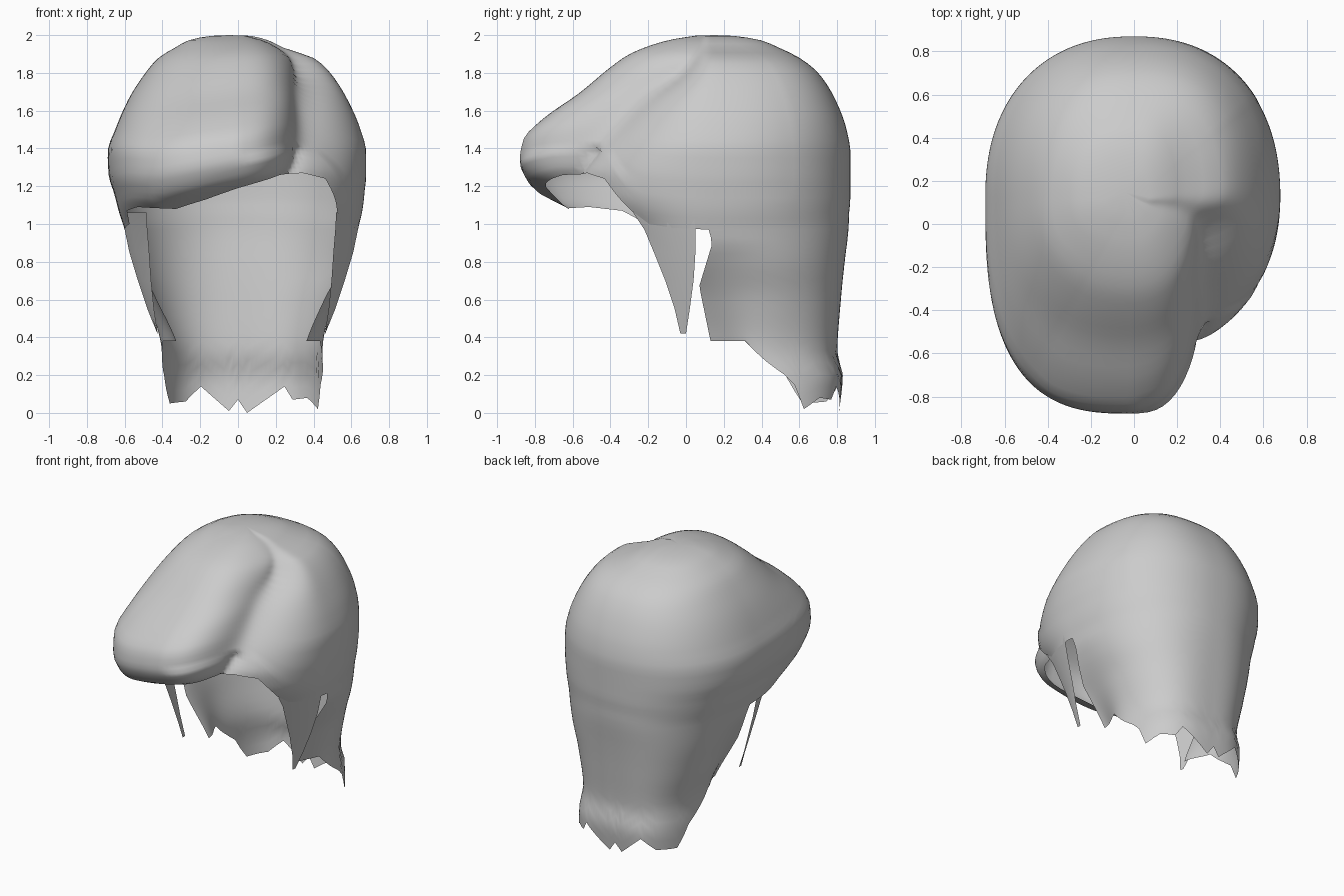
import bpy, bmesh, math

if "Cube" in bpy.data.objects:
    bpy.data.objects.remove(bpy.data.objects["Cube"])

CY = 0.12          # y of the vertical axis the hair is swept around
STEP = 2           # degrees per column
ROWS, LOW_ROWS = 30, 14

# z, left, right, fringe front, side front, back, fringe right (distances from axis)
LEVELS = [
    (1.995, .14, .07, .07, .03, .13, .05), (1.98, .24, .14, .17, .05, .25, .12),
    (1.93, .34, .25, .33, .07, .38, .22), (1.88, .42, .40, .43, .09, .48, .28),
    (1.80, .49, .49, .53, .17, .58, .31), (1.66, .58, .58, .68, .39, .67, .33),
    (1.50, .65, .65, .88, .56, .73, .34), (1.38, .69, .68, .98, .66, .75, .345),
    (1.26, .685, .68, 1.0, .73, .75, .345), (1.16, .655, .67, .96, .72, .75, .34),
    (1.12, .645, .665, .92, .70, .75, .34), (1.08, .635, .66, .83, .66, .745, .33),
    (0.97, .60, .635, .60, .55, .74, .33), (0.80, .56, .60, .6, .5, .72, .3),
    (0.60, .50, .53, .6, .5, .70, .3), (0.30, .42, .47, .6, .5, .68, .3),
    (0.20, .42, .48, .6, .5, .71, .3), (0.00, .42, .50, .6, .5, .69, .3)]
# hairline height by angle from the front, positive to +x
HAIRLINE = [(-90, .97), (-72, .98), (-60, 1.0), (-52, 1.07), (-40, 1.09), (-24, 1.08),
            (-12, 1.13), (0, 1.19), (16, 1.26), (28, 1.27), (40, 1.24), (52, 1.07),
            (60, 1.0), (72, .98), (90, .97)]
# ragged lower edge by angle from the back, positive to +x
HEM = [(-90, .38), (-66, .38), (-52, .27), (-44, .2), (-40, .12), (-36, .05), (-24, .06),
       (-16, .14), (-4, .01), (0, .07), (4, .0), (20, .14), (24, .07), (32, .08),
       (40, .02), (44, .15), (48, .2), (56, .27), (68, .38), (90, .38)]


def interp(table, x):
    """Piecewise linear lookup on (key, value) pairs with rising keys."""
    if x <= table[0][0]:
        return table[0][1]
    for (a, u), (b, v) in zip(table, table[1:]):
        if x <= b:
            return u + (v - u) * (x - a) / (b - a)
    return table[-1][1]


def smooth(table, x):
    """Monotone cubic lookup, for rounded profiles."""
    if x <= table[0][0]:
        return table[0][1]
    if x >= table[-1][0]:
        return table[-1][1]
    i = next(j for j in range(len(table) - 1) if x <= table[j + 1][0])

    def slope(j):
        j = max(0, min(len(table) - 2, j))
        return (table[j + 1][1] - table[j][1]) / (table[j + 1][0] - table[j][0])

    def tangent(j):
        p, q = slope(j - 1), slope(j)
        return 2 * p * q / (p + q) if p * q > 0 else 0
    h = table[i + 1][0] - table[i][0]
    t = (x - table[i][0]) / h
    return (table[i][1] * (1 + 2 * t) * (1 - t) ** 2 + h * tangent(i) * t * (1 - t) ** 2
            + table[i + 1][1] * t * t * (3 - 2 * t) + h * tangent(i + 1) * t * t * (t - 1))


CURVES = [[(r[0], r[k]) for r in reversed(LEVELS)] for k in range(1, 7)]


def polar(c, s, a, b, n):
    return (abs(c / a) ** n + abs(s / b) ** n) ** (-1 / n)


def hair_point(phi, z):
    """Surface point at an angle from the front (degrees) and a height."""
    c, s = math.sin(math.radians(phi)), -math.cos(math.radians(phi))
    left, right, _, side, back, _ = [smooth(t, z) for t in CURVES]
    if abs(phi) >= 90:
        top = 2.6 if c > 0 else 2.3
        n = interp([(.2, 3.0), (1.0, 2.3), (1.4, 2.25), (1.8, top)], z)
        r = polar(c, s, right if c > 0 else left, back, n)
        x, y = r * c, r * s
        # front edges of the back hair turn inward near the neck
        x *= 1 - interp([(.38, .24), (.9, 0)], z) * abs(c) ** 14
        y += interp([(.38, .01), (.67, -.05), (.9, .02), (.97, 0)], z) * abs(c) ** 14
        return (x, CY + y, z)
    # swept fringe: its lip rises toward the parting
    lift = interp([(-30, 0), (0, .1), (22, .18)], phi)
    zq = 1.08 + (z - 1.08 - lift) * .92 / (.92 - lift) if z < 2 else z
    front, fr = smooth(CURVES[2], zq), smooth(CURVES[5], z)
    n = interp([(1.4, 2.9 if c < 0 else 2.6), (1.9, 2.2)], z)
    r_fringe = polar(c, s, fr if c > 0 else left, front, n)
    r_side = polar(c, s, right if c > 0 else left, side, 2.1)
    # the outer of the two bodies shows, with a soft valley at the parting
    r = max(r_fringe, r_side)
    if c > 0 and z > 1.2:
        d = (r_fringe - r_side) / .06
        r -= .015 * math.exp(-d * d) * min(1, -s * 2.5)
    return (r * c, CY + r * s, z)


def finish(name, bm, mat, angle):
    bmesh.ops.recalc_face_normals(bm, faces=bm.faces)
    me = bpy.data.meshes.new(name)
    bm.to_mesh(me)
    bm.free()
    ob = bpy.data.objects.new(name, me)
    bpy.context.collection.objects.link(ob)
    me.materials.append(mat)
    bpy.context.view_layer.objects.active = ob
    ob.select_set(True)
    bpy.ops.object.shade_smooth_by_angle(angle=math.radians(angle))
    ob.select_set(False)


grey = bpy.data.materials.new("light_grey")
grey.diffuse_color = (.6, .6, .6, 1)
grey.use_nodes = True
grey.node_tree.nodes["Principled BSDF"].inputs["Base Color"].default_value = grey.diffuse_color

# Main hair: crown, swept fringe, right side and long back in one open sheet
bm = bmesh.new()
pole = bm.verts.new((-.05, .15, 2.0))
columns = []
for i in range(360 // STEP):
    phi = -180 + i * STEP
    behind = abs(phi) >= 90
    low = .97 if behind else interp(HAIRLINE, phi)
    col = []
    for k in range(1, ROWS + 1):
        t = k / ROWS
        f = .5 * t ** 1.6 + .5 * t * t * (3 - 2 * t)
        col.append(bm.verts.new(hair_point(phi, 2 - (2 - low) * f)))
    if behind:
        hem = interp(HEM, math.copysign(180 - abs(phi), phi))
        for k in range(1, LOW_ROWS + 1):
            z = low + (hem - low) * k / LOW_ROWS
            col.append(bm.verts.new(hair_point(phi, z)))
    columns.append(col)
# relax the right crown and parting so the bodies flow into each other
grid = len(columns)
for _ in range(10):
    moved = []
    for i, col in enumerate(columns):
        if not 0 < -180 + i * STEP < 130:
            continue
        for k in range(1, ROWS - 6):
            avg = (columns[i - 1][k].co + columns[(i + 1) % grid][k].co) / 2
            moved.append((col[k], col[k].co.lerp(avg, .6)))
    for v, co in moved:
        v.co = co
for a, b in zip(columns, columns[1:] + columns[:1]):
    bm.faces.new((pole, a[0], b[0]))
    for k in range(min(len(a), len(b)) - 1):
        bm.faces.new((a[k], a[k + 1], b[k + 1], b[k]))
finish("hair_shell", bm, grey, 60)

# Pointed strands in front of the ears: z, front (x, y), back (x, y)
STRAND = [(1.06, .52, -.28, .65, .04), (.97, .515, -.22, .635, .05),
          (.85, .505, -.17, .61, .05), (.70, .495, -.11, .565, .04),
          (.55, .48, -.06, .515, .02), (.42, .46, -.03, .462, .0)]
for side, name in ((1, "right_strand"), (-1, "left_strand")):
    bm = bmesh.new()
    rows = []
    for z, fx, fy, bx, by in STRAND:
        if side < 0:
            fx, bx = fx - .035, bx - .035
        mid = ((fx + bx) / 2 + .04 * (z - .42), (fy + by) / 2)
        rows.append([bm.verts.new((side * x, y, z))
                     for x, y in ((fx, fy), mid, (bx, by))])
    for a, b in zip(rows, rows[1:]):
        for k in range(2):
            bm.faces.new((a[k], a[k + 1], b[k + 1], b[k]))
    finish(name, bm, grey, 60)
